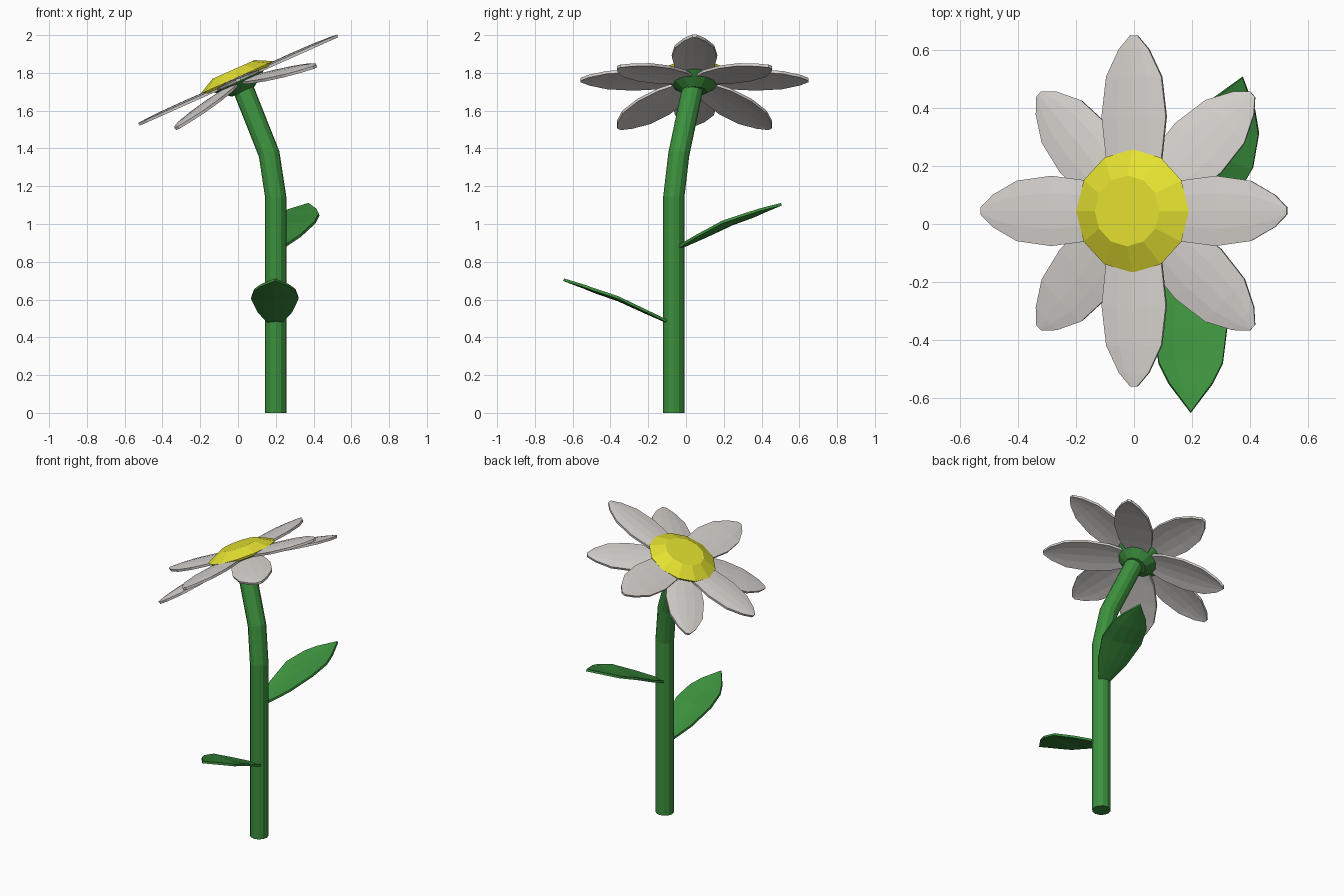
import bpy, bmesh
from math import radians, cos, sin, tau
from mathutils import Matrix, Vector

if "Cube" in bpy.data.objects:
    bpy.data.objects.remove(bpy.data.objects["Cube"])


def material(name, rgb):
    m = bpy.data.materials.new(name)
    m.use_nodes = True
    m.diffuse_color = (*rgb, 1)
    m.node_tree.nodes["Principled BSDF"].inputs["Base Color"].default_value = (*rgb, 1)
    return m


GREEN = material("leaf green", (0.045, 0.28, 0.047))
WHITE = material("petal white", (0.68, 0.65, 0.62))
YELLOW = material("pollen yellow", (0.78, 0.76, 0.03))


def finish(bm, name, mat):
    bmesh.ops.recalc_face_normals(bm, faces=bm.faces)
    mesh = bpy.data.meshes.new(name)
    bm.to_mesh(mesh)
    bm.free()
    mesh.materials.append(mat)
    obj = bpy.data.objects.new(name, mesh)
    bpy.context.collection.objects.link(obj)
    return obj


def loft(name, mat, rings, frame=Matrix(), sides=12):
    """Capped round tube through (centre, axis, radius) rings."""
    bm = bmesh.new()
    loops = []
    for centre, axis, radius in rings:
        turn = Vector((0, 0, 1)).rotation_difference(Vector(axis))
        loops.append([bm.verts.new(frame @ (Vector(centre) + turn @ Vector(
            (radius * cos(tau * i / sides), radius * sin(tau * i / sides), 0))))
            for i in range(sides)])
    for a, b in zip(loops, loops[1:]):
        for i in range(sides):
            j = (i + 1) % sides
            bm.faces.new((a[i], a[j], b[j], b[i]))
    bm.faces.new(loops[0][::-1])
    bm.faces.new(loops[-1])
    return finish(bm, name, mat)


def blade(name, mat, rows, frame, dome, thickness):
    """Thin pointed blade along +x from (distance, half width, height) rows."""
    bm = bmesh.new()
    grid = [[bm.verts.new(frame @ Vector((d, w * t, h + dome * (1 - t * t) * w / 0.12)))
             for t in (-1, -0.5, 0, 0.5, 1)] for d, w, h in rows]
    for a, b in zip(grid, grid[1:]):
        for i in range(4):
            bm.faces.new((a[i], b[i], b[i + 1], a[i + 1]))
    bmesh.ops.remove_doubles(bm, verts=bm.verts, dist=0.0005)
    obj = finish(bm, name, mat)
    mod = obj.modifiers.new("thickness", "SOLIDIFY")
    mod.thickness = thickness
    mod.offset = 0
    return obj


# Bent stem, with mitred rings at the bends
path = [Vector(p) for p in ((0.2, -0.065, 0), (0.2, -0.065, 1.14),
                            (0.165, -0.038, 1.37), (0.018, 0.04, 1.74))]
steps = [(b - a).normalized() for a, b in zip(path, path[1:])]
axes = [steps[0], steps[0] + steps[1], steps[1] + steps[2], steps[2]]
loft("stem", GREEN, [(p, a, 0.056) for p, a in zip(path, axes)])

# Tilted flower head: green cup and yellow centre
head = Matrix.Translation((0, 0.045, 1.765)) @ Matrix.Rotation(radians(-24), 4, "Y")
UP = (0, 0, 1)
loft("flower_cup", GREEN, [((0, 0, h), UP, r) for h, r in
                           ((-0.07, 0.065), (-0.03, 0.12), (-0.005, 0.15))], head)
loft("flower_centre", YELLOW, [((0, 0, h), UP, r) for h, r in
                               ((-0.002, 0.205), (0.012, 0.212), (0.058, 0.122))], head)

# Eight petals; the diagonal ones droop below the others
petal_rows = ((0.06, 0.06, 0), (0.17, 0.103, 0), (0.31, 0.12, 0), (0.44, 0.103, 0),
              (0.53, 0.055, 0), (0.575, 0.012, 0))
for k in range(8):
    droop = radians(9.5) if k % 2 else 0
    length = 1.05 if k in (2, 6) else 1
    frame = (head @ Matrix.Rotation(k * tau / 8, 4, "Z")
             @ Matrix.Translation((0, 0, -0.01 if k % 2 else -0.004))
             @ Matrix.Rotation(droop, 4, "Y") @ Matrix.Diagonal((length, 1, 1, 1)))
    blade(f"petal_{k + 1}", WHITE, petal_rows, frame, 0.01, 0.015)

# Two leaves, slightly cupped
leaf_rows = ((0, 0.035, 0), (0.12, 0.09, 0.058), (0.27, 0.125, 0.13),
             (0.39, 0.11, 0.17), (0.46, 0.075, 0.195), (0.56, 0, 0.225))
for name, place, yaw in (("front_leaf", (0.195, -0.088, 0.48), -90),
                         ("back_leaf", (0.21, -0.03, 0.88), 73)):
    frame = Matrix.Translation(place) @ Matrix.Rotation(radians(yaw), 4, "Z")
    blade(name, GREEN, leaf_rows, frame, -0.012, 0.014)
